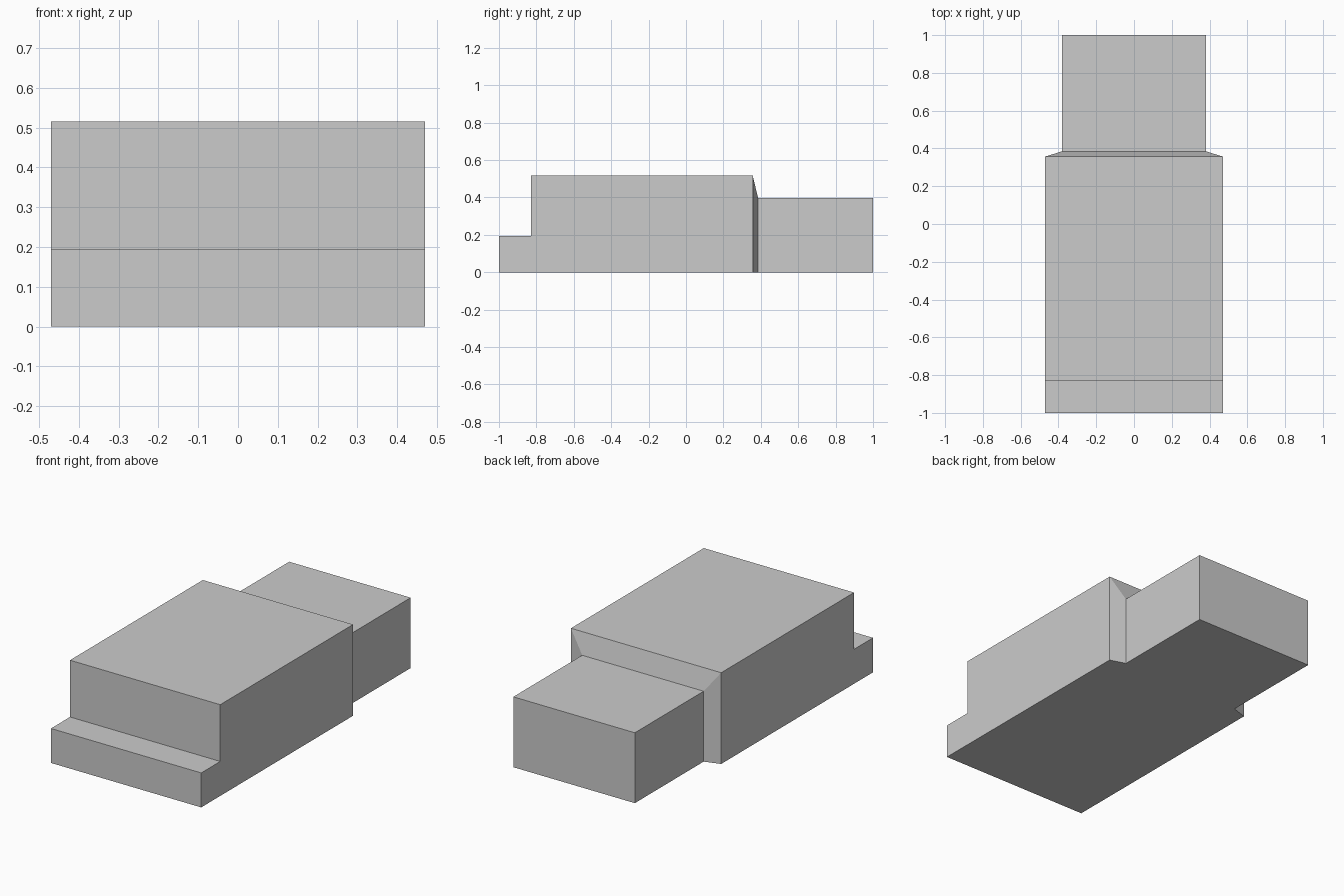
import bpy
import bmesh

if "Cube" in bpy.data.objects:
    bpy.data.objects.remove(bpy.data.objects["Cube"])

# Roofline stations from front to back: y, half width, height
STATIONS = [
    (-1.0, 0.47, 0.195),   # front lip
    (-0.83, 0.47, 0.195),  # foot of the step
    (-0.83, 0.47, 0.516),  # top of the step
    (0.357, 0.47, 0.516),  # end of main body
    (0.385, 0.38, 0.398),  # end of tapered shoulder
    (1.0, 0.38, 0.398),    # rear block end
]
FLOOR = [0, 3, 4, 5]       # stations that reach the ground

grey = bpy.data.materials.new("light grey")
grey.diffuse_color = (0.6, 0.6, 0.6, 1)
grey.use_nodes = True
grey.node_tree.nodes["Principled BSDF"].inputs["Base Color"].default_value = grey.diffuse_color

bm = bmesh.new()
top = {s: [bm.verts.new((s * w, y, h)) for y, w, h in STATIONS] for s in (-1, 1)}
low = {s: {i: bm.verts.new((s * STATIONS[i][1], STATIONS[i][0], 0)) for i in FLOOR}
       for s in (-1, 1)}

# Top surfaces, including the step riser and shoulder slope
for i in range(len(STATIONS) - 1):
    bm.faces.new((top[-1][i], top[1][i], top[1][i + 1], top[-1][i + 1]))

# Side walls: stepped body, shoulder, rear block
for s in (-1, 1):
    for a, b in zip(FLOOR, FLOOR[1:]):
        bm.faces.new([low[s][a], low[s][b]] + top[s][a:b + 1][::-1])

# Front and rear walls
for i in (0, 5):
    bm.faces.new((low[-1][i], low[1][i], top[1][i], top[-1][i]))

# Flat underside
for a, b in zip(FLOOR, FLOOR[1:]):
    bm.faces.new((low[-1][a], low[-1][b], low[1][b], low[1][a]))

bmesh.ops.recalc_face_normals(bm, faces=bm.faces)
mesh = bpy.data.meshes.new("stepped_body")
bm.to_mesh(mesh)
bm.free()
mesh.materials.append(grey)
body = bpy.data.objects.new("stepped_body", mesh)
bpy.context.collection.objects.link(body)
